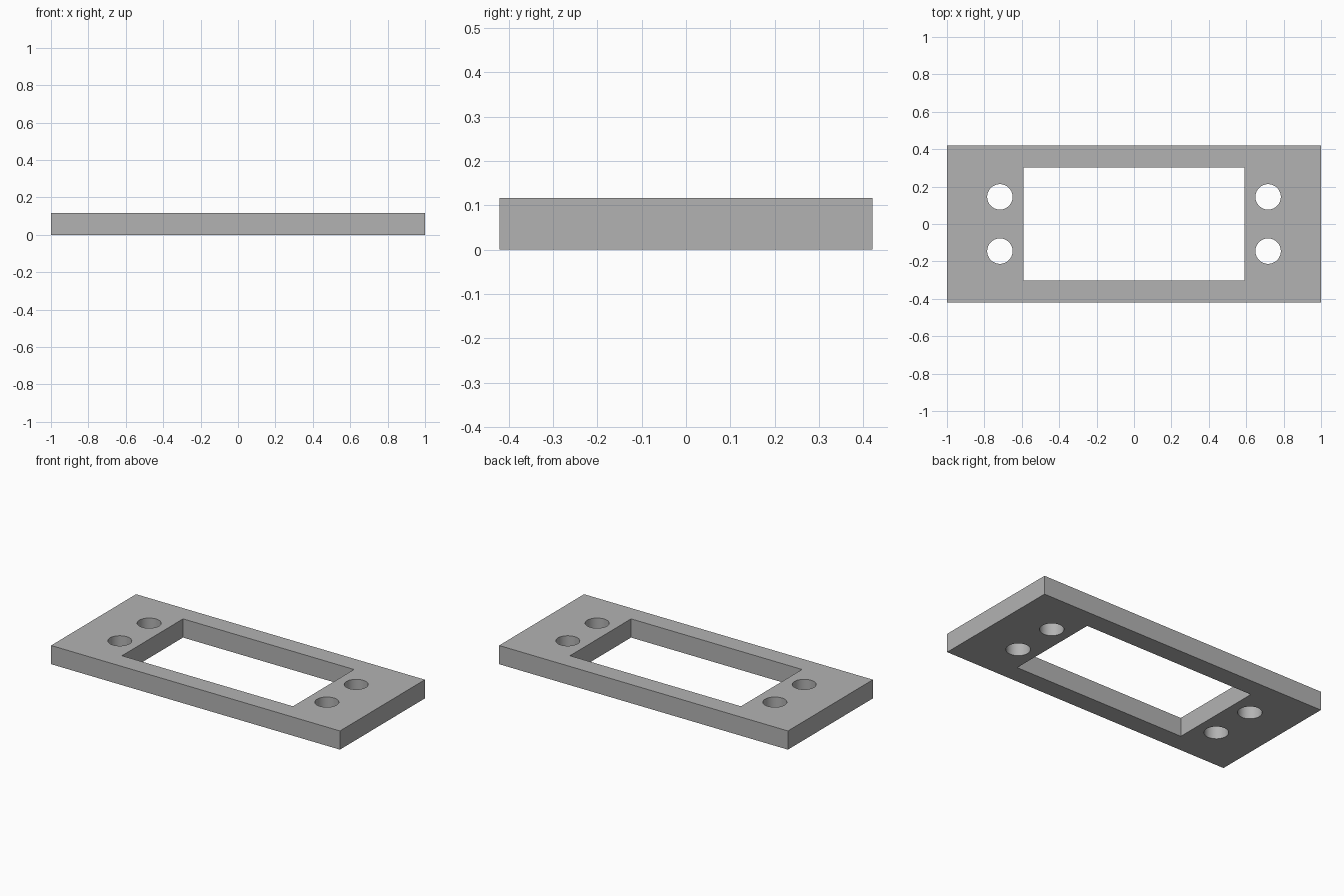
import bpy

cube = bpy.data.objects.get("Cube")
if cube:
    bpy.data.objects.remove(cube, do_unlink=True)

LENGTH, WIDTH, THICK = 2.0, 0.84, 0.117
WINDOW = (1.184, 0.604)
HOLE_X, HOLE_Y, HOLE_R = 0.717, 0.145, 0.068

grey = bpy.data.materials.new("light grey")
grey.use_nodes = True
colour = (0.45, 0.45, 0.45, 1)
grey.diffuse_color = colour
grey.node_tree.nodes["Principled BSDF"].inputs["Base Color"].default_value = colour


def box(name, x, y, z):
    bpy.ops.mesh.primitive_cube_add(size=1, location=(0, 0, THICK / 2))
    obj = bpy.context.object
    obj.name = name
    obj.scale = (x, y, z)
    bpy.ops.object.transform_apply(location=False, rotation=False, scale=True)
    return obj


# Flat mounting plate
plate = box("mounting_plate", LENGTH, WIDTH, THICK)
plate.data.materials.append(grey)

# Cutters: central window and four screw holes
cutters = [box("window_cutter", *WINDOW, THICK * 3)]
for sx in (-1, 1):
    for sy in (-1, 1):
        bpy.ops.mesh.primitive_cylinder_add(
            vertices=64, radius=HOLE_R, depth=THICK * 3,
            location=(sx * HOLE_X, sy * HOLE_Y, THICK / 2))
        bpy.context.object.name = "screw_hole_cutter"
        cutters.append(bpy.context.object)

# Cut the openings, then discard the cutters
bpy.ops.object.select_all(action='DESELECT')
plate.select_set(True)
bpy.context.view_layer.objects.active = plate
for cutter in cutters:
    cutter.hide_render = True
    cutter.data.materials.append(grey)
    mod = plate.modifiers.new("opening", 'BOOLEAN')
    mod.operation = 'DIFFERENCE'
    mod.solver = 'EXACT'
    mod.object = cutter
    bpy.ops.object.modifier_apply(modifier=mod.name)
    bpy.data.objects.remove(cutter, do_unlink=True)

# Round hole walls, crisp edges
bpy.ops.object.shade_smooth_by_angle()
